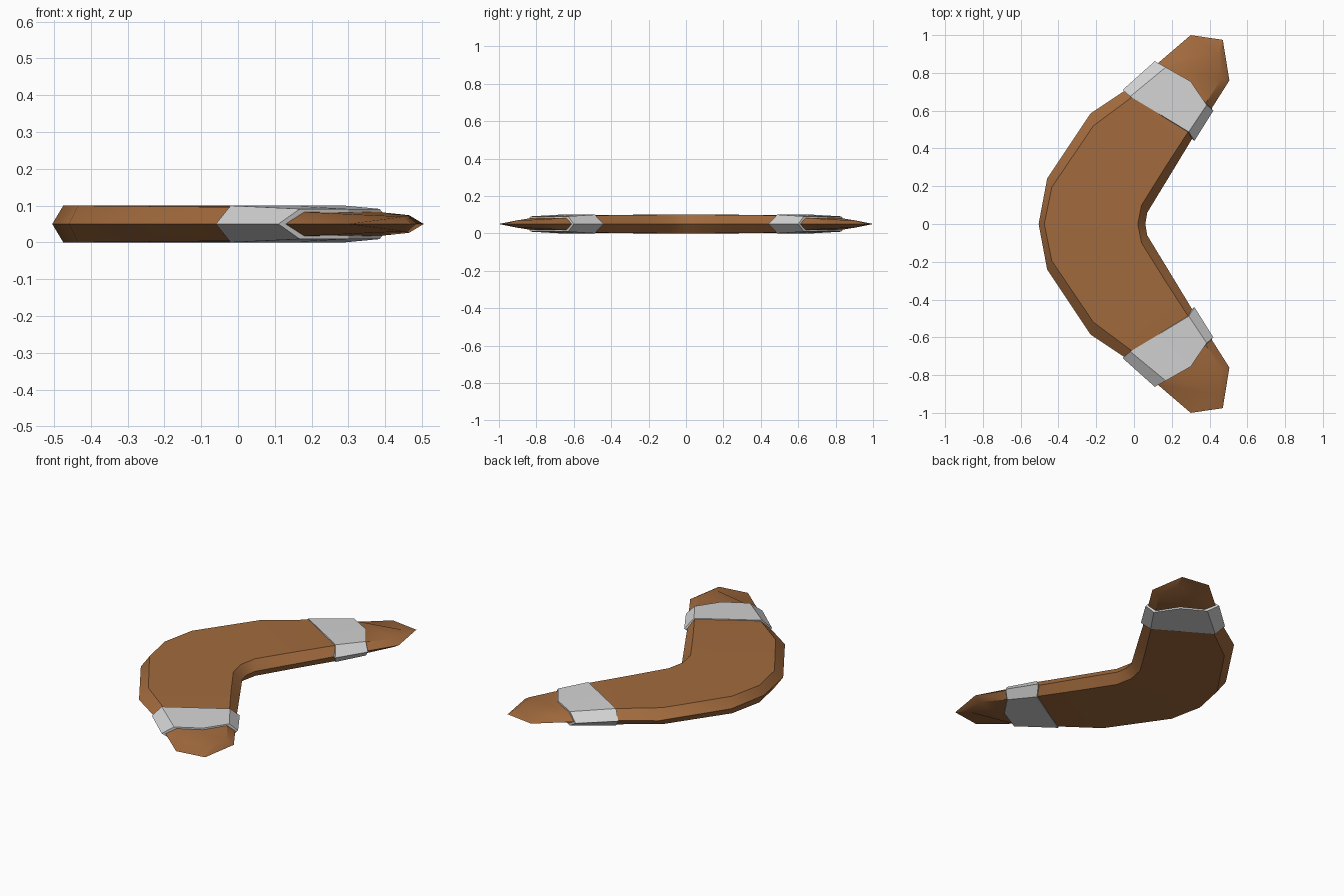
import bpy
import bmesh
import math

if "Cube" in bpy.data.objects:
    bpy.data.objects.remove(bpy.data.objects["Cube"], do_unlink=True)

MID = 0.05  # height of the sharp rim


def material(name, rgb):
    m = bpy.data.materials.new(name)
    m.use_nodes = True
    m.diffuse_color = (*rgb, 1)
    bsdf = m.node_tree.nodes["Principled BSDF"]
    bsdf.inputs["Base Color"].default_value = (*rgb, 1)
    bsdf.inputs["Roughness"].default_value = 0.7
    return m


def upper_quarter(sections, tip=None, caps=False):
    """Loft sections running from the outer rim to the inner rim."""
    bm = bmesh.new()
    rows = [[bm.verts.new(p) for p in s] for s in sections]
    for a, b in zip(rows, rows[1:]):
        for i in range(len(a) - 1):
            bm.faces.new((a[i], a[i + 1], b[i + 1], b[i]))
    if tip:
        end, p = rows[-1], bm.verts.new(tip)
        for i in range(len(end) - 1):
            bm.faces.new((end[i], end[i + 1], p))
    if caps:
        # Split each end wall at its middle so the bent end stays clean
        for row, flip in ((rows[0], True), (rows[-1], False)):
            m = row[2]
            foot = bm.verts.new((m.co.x, m.co.y, 0))
            for f in ((row[0], row[1], m, foot), (foot, m, row[3], row[4])):
                # seen from outside: far wall runs inner to outer
                bm.faces.new(tuple(reversed(f)) if flip else f)
    return bm


def build(name, bm, mat, mirror_y, smooth):
    me = bpy.data.meshes.new(name)
    bm.to_mesh(me)
    bm.free()
    me.materials.append(mat)
    ob = bpy.data.objects.new(name, me)
    bpy.context.collection.objects.link(ob)
    ob.location.z = MID
    mod = ob.modifiers.new("Mirror", "MIRROR")
    mod.use_axis = (False, mirror_y, True)
    mod.merge_threshold = 0.0005
    bpy.ops.object.select_all(action="DESELECT")
    bpy.context.view_layer.objects.active = ob
    ob.select_set(True)
    bpy.ops.object.modifier_apply(modifier=mod.name)
    if smooth:
        bpy.ops.object.shade_smooth_by_angle(angle=math.radians(30))
    return ob


wood = material("warm brown wood", (0.36, 0.145, 0.047))
metal = material("light grey band", (0.65, 0.65, 0.65))

# Curved body: outer rim, outer ridge, inner ridge, inner rim
body = [
    [(-0.505, 0, 0), (-0.475, 0, 0.05), (0.02, 0, 0.05), (0.06, 0, 0)],
    [(-0.46, 0.24, 0), (-0.435, 0.195, 0.05), (0.04, 0.1, 0.05), (0.07, 0.06, 0)],
    [(-0.23, 0.585, 0), (-0.215, 0.52, 0.048), (0.165, 0.3, 0.048), (0.19, 0.257, 0)],
    [(-0.05, 0.705, 0), (-0.02, 0.665, 0.046), (0.285, 0.485, 0.046), (0.31, 0.455, 0)],
    [(0.125, 0.85, 0), (0.17, 0.82, 0.033), (0.38, 0.64, 0.033), (0.41, 0.61, 0)],
    [(0.30, 1.0, 0), (0.45, 0.90, 0.02), (0.465, 0.77, 0.024), (0.505, 0.76, 0)],
]
build("curved_body", upper_quarter(body, tip=(0.47, 0.975, 0)), wood, True, True)

# Wrapped bands, one on each arm
band = [
    [(-0.06, 0.71, 0), (-0.02, 0.675, 0.05), (0.135, 0.582, 0.05),
     (0.29, 0.488, 0.05), (0.32, 0.44, 0)],
    [(0.11, 0.862, 0), (0.168, 0.83, 0.041), (0.30, 0.755, 0.041),
     (0.385, 0.63, 0.041), (0.42, 0.60, 0)],
]
back_band = build("back_band", upper_quarter(band, caps=True), metal, False, False)
front_band = back_band.copy()
front_band.data = back_band.data.copy()
front_band.name = "front_band"
bpy.context.collection.objects.link(front_band)
for v in front_band.data.vertices:
    v.co.y = -v.co.y
front_band.data.flip_normals()
